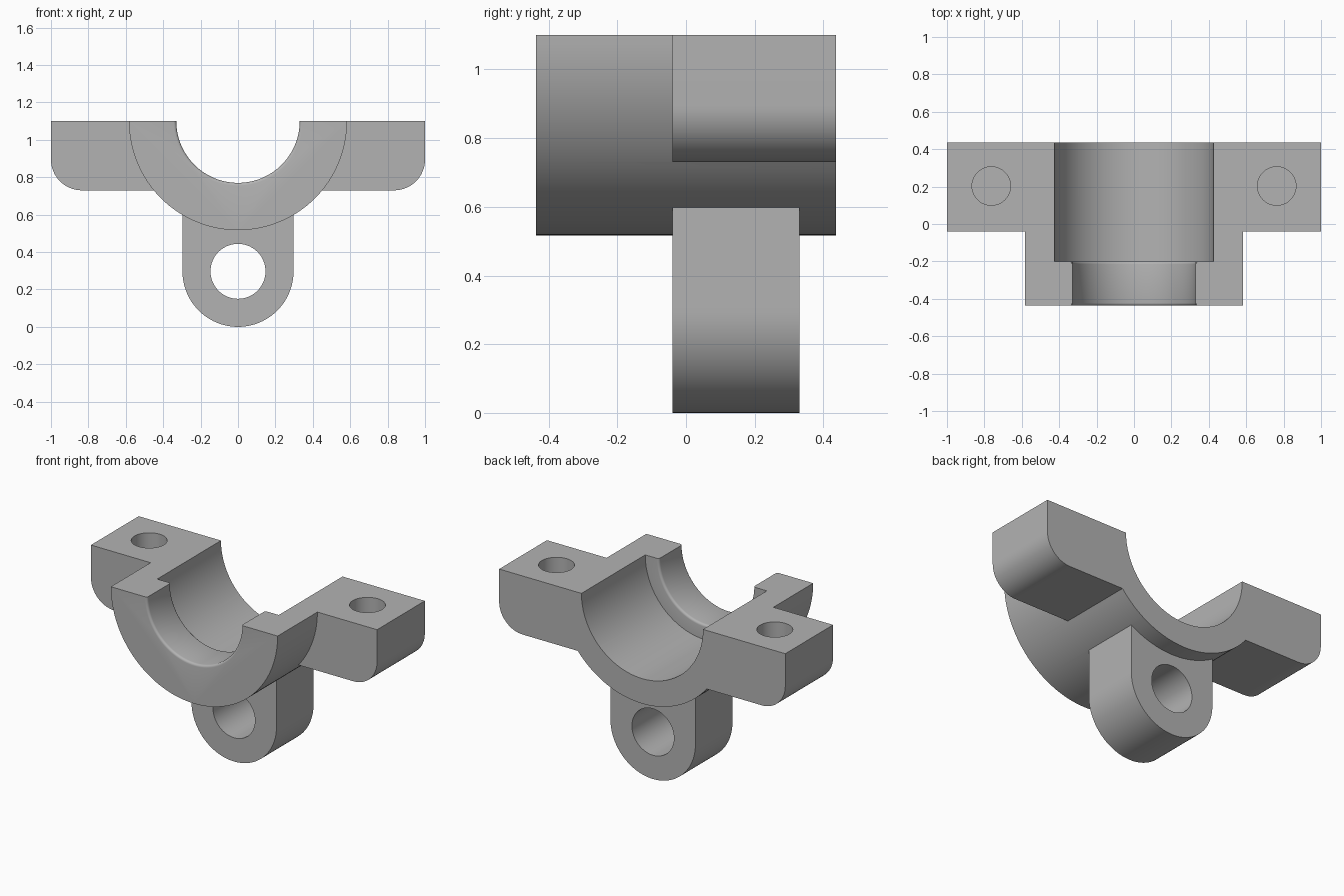
import bpy, bmesh
from math import sin, cos, pi, radians
from mathutils import Matrix

cube = bpy.data.objects.get("Cube")
if cube:
    bpy.data.objects.remove(cube, do_unlink=True)

TOP = 1.1              # height of the split plane and bore axis
BACK, FRONT = 0.437, -0.437
STEP = -0.04           # front of the ears and the lug

grey = bpy.data.materials.new("machined grey")
grey.use_nodes = True
colour = (0.45, 0.45, 0.45, 1)
grey.diffuse_color = colour
grey.node_tree.nodes["Principled BSDF"].inputs["Base Color"].default_value = colour


def arc(cx, cz, r, start, end, steps):
    angles = [radians(start + (end - start) * i / steps) for i in range(steps + 1)]
    return [(cx + r * cos(a), cz + r * sin(a)) for a in angles]


def finish(name, bm):
    bmesh.ops.recalc_face_normals(bm, faces=bm.faces)
    mesh = bpy.data.meshes.new(name)
    bm.to_mesh(mesh)
    bm.free()
    mesh.materials.append(grey)
    obj = bpy.data.objects.new(name, mesh)
    bpy.context.collection.objects.link(obj)
    return obj


def extrude_xz(name, outline, y0, y1):
    """Extrude an x-z outline along y."""
    bm = bmesh.new()
    face = bm.faces.new([bm.verts.new((x, y0, z)) for x, z in outline])
    new = bmesh.ops.extrude_face_region(bm, geom=[face])["geom"]
    moved = [v for v in new if isinstance(v, bmesh.types.BMVert)]
    bmesh.ops.translate(bm, verts=moved, vec=(0, y1 - y0, 0))
    return finish(name, bm)


def lathe_y(name, profile, steps):
    """Spin (radius, y) points about the bore axis."""
    bm = bmesh.new()
    verts = [bm.verts.new((r, y, TOP)) for r, y in profile]
    edges = [bm.edges.new(pair) for pair in zip(verts, verts[1:])]
    bmesh.ops.spin(bm, geom=verts + edges, cent=(0, 0, TOP), axis=(0, 1, 0),
                   angle=2 * pi, steps=steps, use_merge=True)
    bmesh.ops.remove_doubles(bm, verts=bm.verts, dist=1e-5)
    return finish(name, bm)


def combine(target, tool, operation):
    mod = target.modifiers.new(operation.lower(), "BOOLEAN")
    mod.operation, mod.solver, mod.object = operation, "EXACT", tool
    bpy.context.view_layer.objects.active = target
    bpy.ops.object.modifier_apply(modifier=mod.name)
    bpy.data.objects.remove(tool, do_unlink=True)


# Half-round housing
cap = extrude_xz("bearing_cap", arc(0, TOP, 0.583, 180, 360, 64), FRONT, BACK)

# Bolt ears with a rounded outer lower corner
for side in (-1, 1):
    outline = [(0.3, TOP), (0.3, 0.73)] + arc(0.835, 0.895, 0.165, -90, 0, 16) + [(1, TOP)]
    ear = extrude_xz("ear", [(side * x, z) for x, z in outline], STEP, BACK)
    combine(cap, ear, "UNION")

# Hanging lug with a round end
lug = extrude_xz("lug", [(0.297, 0.75), (-0.297, 0.75)] + arc(0, 0.297, 0.297, 180, 360, 48),
                 STEP, 0.33)
combine(cap, lug, "UNION")

# Stepped bore with softened lip edges
f, seat = 0.015, -0.2
lip = arc(0.33 + f, FRONT + f, f, 270, 180, 4) + arc(0.33 + f, seat - f, f, 180, 90, 4)
profile = [(0, FRONT - 0.1), (0.33 + f, FRONT - 0.1)] + lip + [
    (0.425, seat), (0.425, BACK + 0.1), (0, BACK + 0.1)]
combine(cap, lathe_y("bore", profile, 128), "DIFFERENCE")

# Pin hole through the lug
combine(cap, extrude_xz("pin_hole", arc(0, 0.297, 0.147, 0, 354, 59), -0.2, 0.5), "DIFFERENCE")

# Blind bolt holes in the ears
for side in (-1, 1):
    bm = bmesh.new()
    bmesh.ops.create_cone(bm, cap_ends=True, segments=48, radius1=0.103, radius2=0.103,
                          depth=0.5, matrix=Matrix.Translation((side * 0.763, 0.203, TOP)))
    combine(cap, finish("bolt_hole", bm), "DIFFERENCE")

bpy.ops.object.select_all(action="DESELECT")
cap.select_set(True)
bpy.context.view_layer.objects.active = cap
bpy.ops.object.shade_smooth_by_angle(angle=radians(30))
